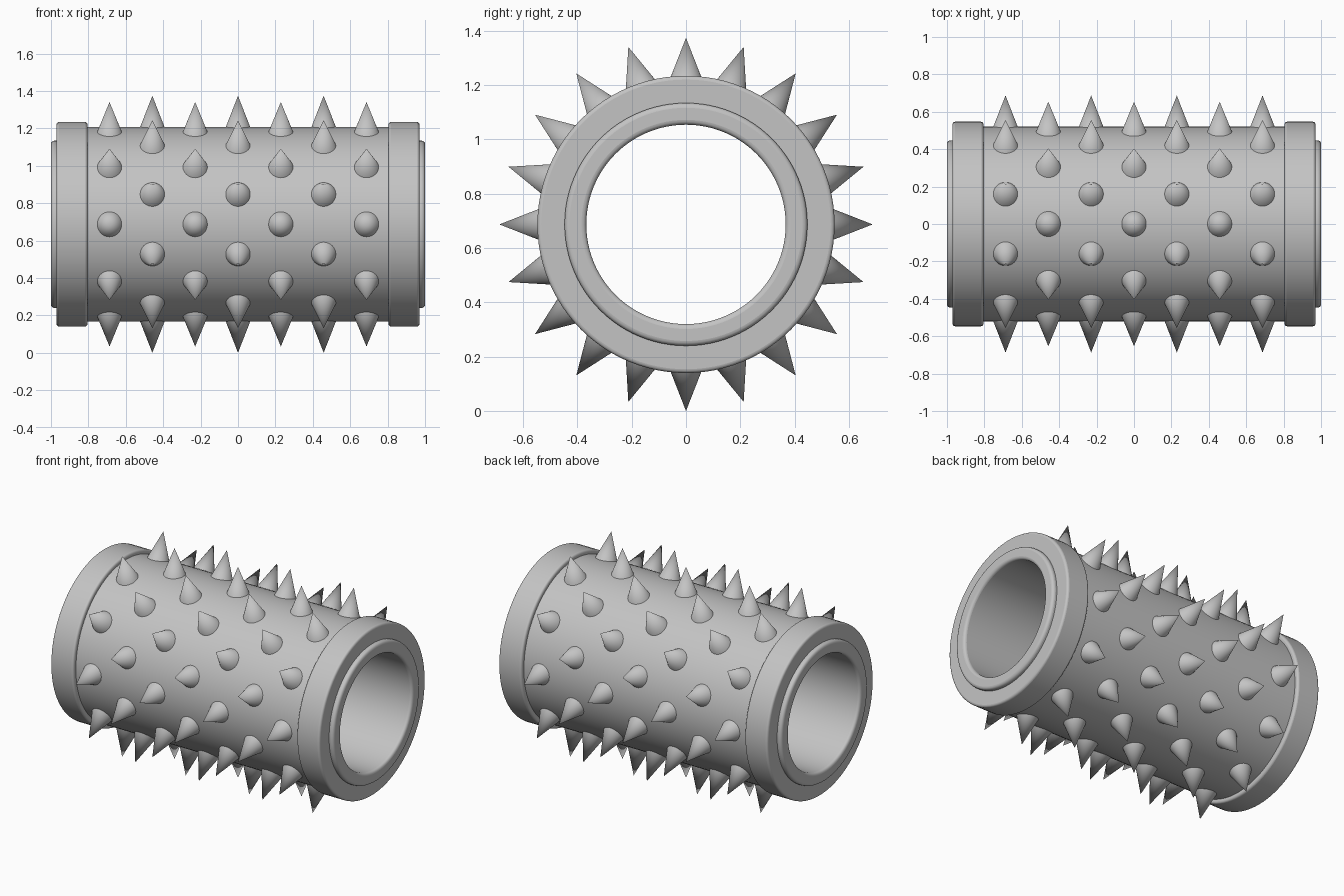
import bpy, bmesh
from math import pi, radians
from mathutils import Matrix, Vector

if "Cube" in bpy.data.objects:
    bpy.data.objects.remove(bpy.data.objects["Cube"], do_unlink=True)

AXIS_Z = 0.687      # height of the roller's axis
TIP_R = 0.687       # reach of the spike tips
BODY_R = 0.52

grey = bpy.data.materials.new("plain grey")
grey.use_nodes = True
colour = (0.55, 0.55, 0.55, 1)
grey.diffuse_color = colour
grey.node_tree.nodes["Principled BSDF"].inputs["Base Color"].default_value = colour


def finish(bm, name, bevel=0):
    bmesh.ops.recalc_face_normals(bm, faces=bm.faces)
    mesh = bpy.data.meshes.new(name)
    bm.to_mesh(mesh)
    bm.free()
    mesh.materials.append(grey)
    obj = bpy.data.objects.new(name, mesh)
    bpy.context.collection.objects.link(obj)
    obj.location.z = AXIS_Z
    bpy.ops.object.select_all(action='DESELECT')
    obj.select_set(True)
    bpy.context.view_layer.objects.active = obj
    if bevel:
        mod = obj.modifiers.new("rounded edges", 'BEVEL')
        mod.width = bevel
        mod.segments = 4
        mod.limit_method = 'ANGLE'
        mod.angle_limit = radians(40)
    bpy.ops.object.shade_smooth_by_angle(angle=radians(35))
    return obj


def ring(name, x0, x1, inner, outer, bevel):
    """Rectangular section spun round the x axis."""
    bm = bmesh.new()
    pts = [(x0, inner), (x1, inner), (x1, outer), (x0, outer)]
    verts = [bm.verts.new((x, 0, r)) for x, r in pts]
    edges = [bm.edges.new((verts[i], verts[i - 1])) for i in range(4)]
    bmesh.ops.spin(bm, geom=verts + edges, cent=(0, 0, 0), axis=(1, 0, 0),
                   angle=2 * pi, steps=96, use_merge=True)
    bmesh.ops.remove_doubles(bm, verts=bm.verts, dist=1e-5)
    return finish(bm, name, bevel)


# Core tube with rounded mouths, and the sleeve that carries the spikes
ring("core_tube", -1.0, 1.0, 0.367, 0.447, 0.018)
ring("roller_sleeve", -0.83, 0.83, 0.42, BODY_R, 0)

# Raised collar at each end
for side, s in (("left", 1), ("right", -1)):
    ring(side + "_collar", min(s * 0.805, s * 0.97), max(s * 0.805, s * 0.97),
         0.43, 0.547, 0.014)

# Staggered rows of spikes: three and four alternately round the roller
bm = bmesh.new()
ROWS, PITCH, BASE_R = 20, 0.229, 0.49
height = TIP_R - BASE_R
for row in range(ROWS):
    count = 4 if row % 2 else 3
    turn = Matrix.Rotation(2 * pi * row / ROWS, 4, 'X')
    for k in range(count):
        x = (2 * k - count + 1) * PITCH
        place = turn @ Matrix.Translation(Vector((x, 0, BASE_R + height / 2)))
        bmesh.ops.create_cone(bm, cap_ends=True, segments=32, radius1=0.077,
                              radius2=0.0, depth=height, matrix=place)
bmesh.ops.remove_doubles(bm, verts=bm.verts, dist=1e-5)
finish(bm, "spikes")
